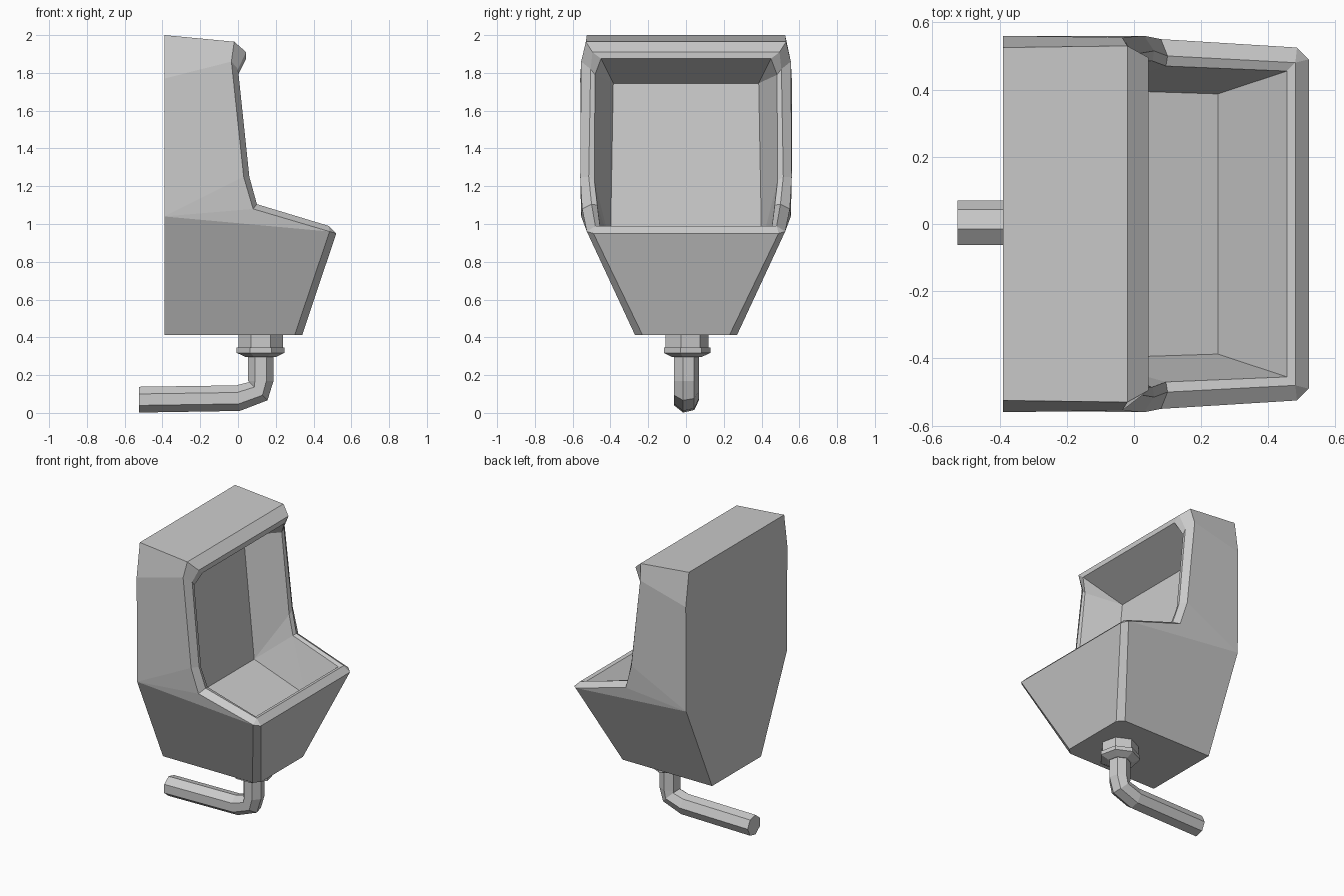
import bpy, bmesh
from math import sin, cos, radians, pi

if "Cube" in bpy.data.objects:
    bpy.data.objects.remove(bpy.data.objects["Cube"])


def finish(bm, name):
    bmesh.ops.recalc_face_normals(bm, faces=bm.faces[:])
    me = bpy.data.meshes.new(name)
    bm.to_mesh(me)
    bm.free()
    ob = bpy.data.objects.new(name, me)
    bpy.context.collection.objects.link(ob)
    return ob


def half_shell(name, loops, side_faces, centre_faces):
    """Build a symmetric shell from its +y half: loops of points, named by letter + index."""
    bm = bmesh.new()
    v, m = {}, {}
    for key, pts in loops.items():
        for i, (x, y, z) in enumerate(pts):
            v[f"{key}{i}"] = bm.verts.new((x, y, z))
            m[f"{key}{i}"] = bm.verts.new((x, -y, z))
    for f in side_faces:
        bm.faces.new([v[k] for k in f.split()])
        bm.faces.new([m[k] for k in reversed(f.split())])
    for f in centre_faces:
        ks = f.split()
        bm.faces.new([v[k] for k in ks] + [m[k] for k in reversed(ks)])
    return finish(bm, name)


def tube(name, sections, sides=7):
    """Skin rings given as (x, z, direction in degrees, radius), ends capped."""
    bm = bmesh.new()
    rings = []
    for x, z, deg, r in sections:
        t = radians(deg)
        ring = []
        for i in range(sides):
            a = 2 * pi * i / sides
            n = r * sin(a)
            ring.append(bm.verts.new((x - n * sin(t), r * cos(a), z + n * cos(t))))
        rings.append(ring)
    for p, q in zip(rings, rings[1:]):
        for i in range(sides):
            j = (i + 1) % sides
            bm.faces.new((p[i], p[j], q[j], q[i]))
    bm.faces.new(rings[0])
    bm.faces.new(rings[-1])
    return finish(bm, name)


# Urinal bowl: back outline, outer edge, front panel, rim ridge, inner rim, cavity
loops = {
    "b": [(-.39, .525, 2), (-.39, .56, 1.77), (-.39, .555, 1.04), (-.39, .27, .412)],
    "o": [(-.02, .53, 1.965), (-.035, .555, 1.86), (.03, .56, 1.25),
          (.08, .55, 1.08), (.485, .525, .96), (.30, .27, .412)],
    "f": [(.52, .49, .95), (.34, .23, .412)],
    "r": [(.043, .495, 1.91), (.0, .505, 1.82), (.06, .515, 1.25),
          (.10, .50, 1.105), (.48, .48, .99)],
    "i": [(.043, .45, 1.875), (.0, .482, 1.79), (.055, .485, 1.23),
          (.095, .47, 1.10), (.455, .455, .985)],
    "c": [(-.227, .385, 1.745), (-.155, .40, .895), (.25, .387, .76)],
}
sides = ["b0 o0 o1 b1", "b1 o1 o2 b2", "b2 o2 o3", "b2 o3 o4", "b2 o4 o5 b3",
         "o4 f0 f1 o5", "o4 r4 f0",
         "i0 i1 c0", "i1 i2 c1 c0", "i2 i3 c1", "i3 c2 c1", "i3 i4 c2"]
for n in range(4):
    sides += [f"o{n} r{n} r{n+1} o{n+1}", f"r{n} i{n} i{n+1} r{n+1}"]
centre = ["b0 o0", "o0 r0", "r0 i0", "i0 c0", "c0 c1", "c1 c2", "c2 i4",
          "i4 r4", "r4 f0", "f0 f1", "f1 o5 b3", "b3 b2 b1 b0"]
half_shell("urinal_bowl", loops, sides, centre)

# Drain pipe bending to the wall
tube("drain_pipe", [(-.525, .07, 0, .07), (0, .078, 8, .07), (.108, .115, 45, .07),
                    (.12, .17, 90, .07), (.12, .31, 90, .07)])

# Drain collar with flange nut
tube("drain_collar", [(.12, .295, 90, .08), (.12, .318, 90, .13), (.12, .345, 90, .13),
                      (.12, .346, 90, .12), (.12, .42, 90, .12)])
